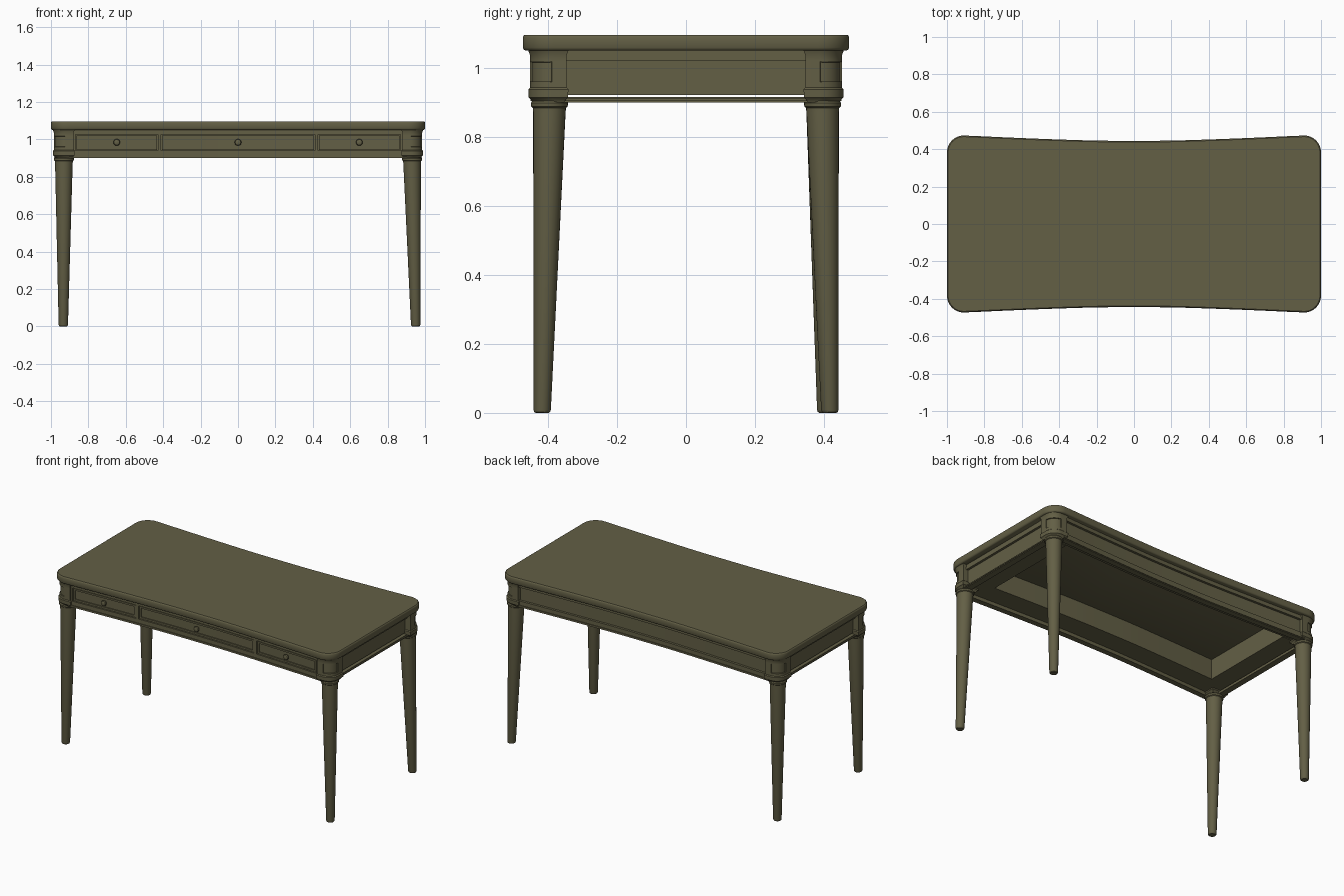
import bpy, bmesh, math
from mathutils import Vector

cube = bpy.data.objects.get("Cube")
if cube:
    bpy.data.objects.remove(cube, do_unlink=True)

olive = bpy.data.materials.new("olive_paint")
olive.use_nodes = True
colour = (0.125, 0.115, 0.06, 1)
olive.diffuse_color = colour
olive.node_tree.nodes["Principled BSDF"].inputs["Base Color"].default_value = colour


def finish(bm, name, smooth=True):
    bmesh.ops.recalc_face_normals(bm, faces=bm.faces)
    mesh = bpy.data.meshes.new(name)
    bm.to_mesh(mesh)
    bm.free()
    mesh.materials.append(olive)
    obj = bpy.data.objects.new(name, mesh)
    bpy.context.collection.objects.link(obj)
    if smooth:
        bpy.ops.object.select_all(action='DESELECT')
        obj.select_set(True)
        bpy.context.view_layer.objects.active = obj
        bpy.ops.object.shade_smooth_by_angle(angle=math.radians(35))
    return obj


def loft(rings):
    """Skin a stack of equal rings and cap both ends; returns the side faces by band."""
    bm = bmesh.new()
    loops = [[bm.verts.new(p) for p in ring] for ring in rings]
    n = len(loops[0])
    bands = []
    for a, b in zip(loops, loops[1:]):
        bands.append([bm.faces.new((a[i], a[(i + 1) % n], b[(i + 1) % n], b[i])) for i in range(n)])
    bm.faces.new(loops[0][::-1])
    bm.faces.new(loops[-1])
    return bm, bands


def bow(x):
    """How far the long sides swell outwards towards the ends."""
    t = min(max((abs(x) - 0.15) / 0.75, 0), 1)
    return 0.028 * t ** 1.3


def board(name, x0, x1, y0, y1, z0, z1, bowed=False):
    """Box whose long faces can follow the curve of the table edge."""
    side = 1 if y0 + y1 > 0 else -1
    steps = max(2, round((x1 - x0) * 16)) if bowed else 1
    rings = []
    for i in range(steps + 1):
        x = x0 + (x1 - x0) * i / steps
        d = side * bow(x) if bowed else 0
        rings.append([(x, y0 + d, z0), (x, y1 + d, z0), (x, y1 + d, z1), (x, y0 + d, z1)])
    return finish(loft(rings)[0], name)


# Table top: bowed rectangle with round corners and softened rims
def top_outline(z, inset):
    radius, quarter = 0.09, []
    for i in range(15):
        x = 0.91 * i / 14
        quarter.append((x, 0.445 + bow(x) - inset))
    cy = 0.445 + bow(0.91) - radius
    for i in range(1, 11):
        a = math.pi / 2 * (1 - i / 10)
        quarter.append((0.91 + (radius - inset) * math.cos(a), cy + (radius - inset) * math.sin(a)))
    half = quarter + [(x, -y) for x, y in reversed(quarter)]
    return [(x, y, z) for x, y in half + [(-x, y) for x, y in reversed(half[1:-1])]]


sections = [(1.05, 0.008), (1.053, 0.003), (1.059, 0), (1.088, 0), (1.093, 0.002), (1.096, 0.006)]
finish(loft([top_outline(z, o) for z, o in sections])[0], "table_top")


# Corner post: square inside, rounded outside, with a sunk panel round the corner
def corner_post(sx, sy, name):
    cx, cy = 0.932, 0.399
    levels = [(0.9, 0.046), (0.908, 0.05), (0.914, 0.057), (0.938, 0.058), (0.943, 0.053),
              (0.957, 0.053), (1.02, 0.053), (1.036, 0.053), (1.05, 0.058)]
    rings = []
    for z, h in levels:
        r = 0.065
        pts = [(-h, -h), (h, -h)]
        for i in range(13):
            a = math.pi / 2 * i / 12
            pts.append((h - r + r * math.cos(a), h - r + r * math.sin(a)))
        pts.append((-h, h))
        rings.append([(sx * (cx + x), sy * (cy + y), z) for x, y in pts])
    bm, bands = loft(rings)
    bmesh.ops.recalc_face_normals(bm, faces=bm.faces)
    panel = bands[5][2:14]
    bmesh.ops.inset_region(bm, faces=panel, thickness=0.003, depth=0)
    bmesh.ops.inset_region(bm, faces=panel, thickness=0.001, depth=-0.006)
    finish(bm, name)


# Round tapering leg, leaning so that its outer side stays upright
def leg(sx, sy, foot, name):
    head = Vector((sx * 0.931, sy * 0.396))
    profile = [(0, 0.019), (0.003, 0.023), (0.009, 0.025), (0.87, 0.047), (0.884, 0.048),
               (0.888, 0.053), (0.898, 0.054), (0.904, 0.05)]
    rings = []
    for z, r in profile:
        c = Vector(foot).lerp(head, min(z / 0.87, 1))
        rings.append([(c.x + r * math.cos(math.tau * i / 28), c.y + r * math.sin(math.tau * i / 28), z)
                      for i in range(28)])
    finish(loft(rings)[0], name)


feet = {(-1, -1): (-0.934, -0.417), (1, -1): (0.95, -0.417),
        (-1, 1): (-0.934, 0.405), (1, 1): (0.95, 0.417)}
for (sx, sy), foot in feet.items():
    place = ("front" if sy < 0 else "back") + ("_left" if sx > 0 else "_right")
    corner_post(sx, sy, place + "_post")
    leg(sx, sy, foot, place + "_leg")

# Body around the hollow underside
board("front_body", -0.93, 0.93, -0.402, -0.25, 0.922, 1.052, True)
board("back_body", -0.93, 0.93, 0.34, 0.402, 0.922, 1.052, True)
for sx, side in ((1, "left"), (-1, "right")):
    xs = sorted((sx * 0.81, sx * 0.948))
    board(side + "_body", *xs, -0.36, 0.36, 0.922, 1.052)
    # Side apron rails
    for part, depth, z0, z1 in (("top_rail", 0.963, 1.02, 1.05), ("bottom_rail", 0.963, 0.9, 0.916),
                                ("base_bead", 0.968, 0.904, 0.911)):
        board(f"{side}_{part}", *sorted((sx * 0.925, sx * depth)), -0.36, 0.36, z0, z1)

# Front and back apron rails
for sy, side in ((-1, "front"), (1, "back")):
    for part, depth, z0, z1 in (("top_rail", 0.417, 1.026, 1.05), ("bottom_rail", 0.417, 0.9, 0.94),
                                ("base_bead", 0.422, 0.904, 0.914)):
        board(f"{side}_{part}", -0.9, 0.9, *sorted((sy * 0.382, sy * depth)), z0, z1, True)

# Drawers: raised rim, flat field and round knob, with stiles between
for x in (-0.42, 0.42, -0.877, 0.877):
    board("drawer_stile", x - 0.008, x + 0.008, -0.417, -0.39, 0.93, 1.04, True)
for x, half in ((-0.6485, 0.216), (0, 0.407), (0.6485, 0.216)):
    z0, z1, rim = 0.944, 1.022, 0.011
    left, right = x - half, x + half
    for a, b, c, d in ((left, right, z0, z0 + rim), (left, right, z1 - rim, z1),
                       (left, left + rim, z0 + rim, z1 - rim), (right - rim, right, z0 + rim, z1 - rim)):
        board("drawer_rim", a, b, -0.414, -0.39, c, d, True)
    board("drawer_field", left + rim, right - rim, -0.407, -0.39, z0 + rim, z1 - rim, True)
    rings = []
    for out, r in ((0, 0.009), (0.008, 0.008), (0.012, 0.015), (0.018, 0.018), (0.024, 0.015), (0.027, 0.007)):
        y = -0.405 - bow(x) - out
        rings.append([(x + r * math.cos(math.tau * i / 20), y, 0.984 + r * math.sin(math.tau * i / 20))
                      for i in range(20)])
    finish(loft(rings)[0], "drawer_knob")
